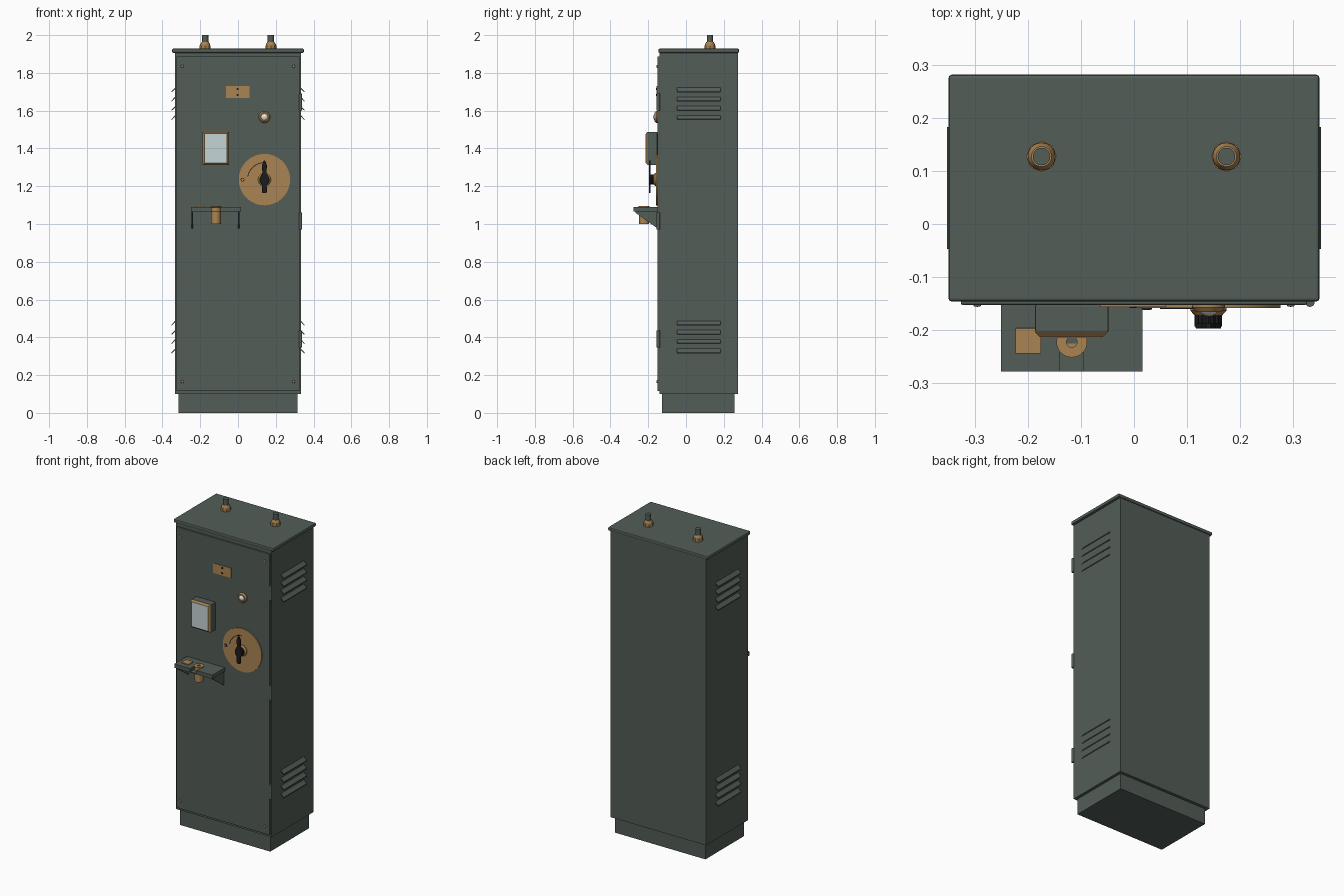
import bpy, bmesh, math
from mathutils import Matrix, Vector

if "Cube" in bpy.data.objects:
    bpy.data.objects.remove(bpy.data.objects["Cube"])


def material(name, rgb, metallic=0.0):
    m = bpy.data.materials.new(name)
    m.use_nodes = True
    m.diffuse_color = (*rgb, 1)
    shader = m.node_tree.nodes["Principled BSDF"]
    shader.inputs["Base Color"].default_value = (*rgb, 1)
    shader.inputs["Metallic"].default_value = metallic
    return m


GREEN = material("green_paint", (0.085, 0.11, 0.095))
BRASS = material("brass", (0.40, 0.23, 0.085))
BLACK = material("black_plastic", (0.012, 0.012, 0.012))
GLASS = material("pale_glass", (0.56, 0.66, 0.67))
LENS = material("lamp_lens", (0.75, 0.77, 0.72))


def finish(name, bm, mat, bevel=0.0, smooth=False):
    bmesh.ops.recalc_face_normals(bm, faces=bm.faces)
    mesh = bpy.data.meshes.new(name)
    bm.to_mesh(mesh)
    bm.free()
    mesh.materials.append(mat)
    ob = bpy.data.objects.new(name, mesh)
    bpy.context.collection.objects.link(ob)
    if bevel:
        mod = ob.modifiers.new("bevel", "BEVEL")
        mod.width = bevel
        mod.segments = 2
    if smooth:
        bpy.ops.object.select_all(action="DESELECT")
        ob.select_set(True)
        bpy.context.view_layer.objects.active = ob
        bpy.ops.object.shade_smooth_by_angle(angle=math.radians(35))
    return ob


def box(name, x, y, z, mat=GREEN, bevel=0.0):
    """Box from (min, max) pairs."""
    bm = bmesh.new()
    bmesh.ops.create_cube(bm, size=1)
    for v in bm.verts:
        v.co = [lo + (c + 0.5) * (hi - lo) for c, (lo, hi) in zip(v.co, (x, y, z))]
    return finish(name, bm, mat, bevel)


def lathe(name, profile, place, mat, sides=32, forward=False):
    """Spin (radius, height) points about z, or about -y when forward."""
    bm = bmesh.new()
    verts = [bm.verts.new((r, 0, h)) for r, h in profile]
    edges = [bm.edges.new(p) for p in zip(verts, verts[1:])]
    bmesh.ops.spin(bm, geom=verts + edges, axis=(0, 0, 1), cent=(0, 0, 0),
                   steps=sides, angle=math.tau)
    bmesh.ops.remove_doubles(bm, verts=bm.verts, dist=1e-5)
    turn = Matrix.Rotation(math.pi / 2, 4, "X") if forward else Matrix()
    bm.transform(Matrix.Translation(place) @ turn)
    return finish(name, bm, mat, smooth=sides > 8)


def disc(name, r, depth, place, mat, sides=32, forward=False):
    return lathe(name, [(0, 0), (r, 0), (r, depth), (0, depth)], place, mat, sides, forward)


def extrude(name, outline, vector, mat=GREEN, bevel=0.0):
    """Solid from a planar outline pushed along a vector."""
    bm = bmesh.new()
    face = bm.faces.new([bm.verts.new(p) for p in outline])
    out = bmesh.ops.extrude_face_region(bm, geom=[face])
    moved = [g for g in out["geom"] if isinstance(g, bmesh.types.BMVert)]
    bmesh.ops.translate(bm, verts=moved, vec=Vector(vector))
    return finish(name, bm, mat, bevel)


# Cabinet shell
FRONT = -0.152
box("plinth", (-0.315, 0.315), (-0.128, 0.256), (0, 0.1))
box("cabinet_body", (-0.333, 0.333), (-0.14, 0.275), (0.1, 1.908))
box("roof", (-0.349, 0.349), (-0.146, 0.281), (1.906, 1.928), bevel=0.006)
box("door", (-0.326, 0.326), (FRONT, -0.139), (0.115, 1.887), bevel=0.003)

# Door screws and hinges
for x in (-0.295, 0.295):
    for z in (0.165, 1.835):
        lathe("door_screw", [(0.008, 0), (0.006, 0.003), (0, 0.004)],
              (x, FRONT, z), BRASS, 16, True)
for z in (0.39, 1.015, 1.645):
    disc("hinge", 0.009, 0.09, (0.331, -0.147, z - 0.045), GREEN, 16)

# Side louvres, each a slanted hood
for side in (-1, 1):
    for base in (0.402, 1.637):
        for i in range(4):
            z = base + (i - 1.5) * 0.049
            profile = [(0.331, 0.014), (0.352, -0.008), (0.352, -0.014), (0.331, 0.006)]
            extrude("louvre", [(side * x, -0.047, z + dz) for x, dz in profile], (0, 0.23, 0))

# Cable glands on the roof
for x in (-0.174, 0.174):
    disc("gland_nut", 0.029, 0.018, (x, 0.127, 1.927), BRASS, 8)
    lathe("gland_collar", [(0.026, 0), (0.026, 0.008), (0.019, 0.02), (0.016, 0.02)],
          (x, 0.127, 1.944), BRASS)
    disc("cable_stub", 0.0165, 0.066, (x, 0.127, 1.934), GREEN, 24)

# Nameplate
box("nameplate", (-0.064, 0.06), (-0.156, FRONT), (1.668, 1.73), BRASS)
for z in (1.683, 1.715):
    disc("nameplate_rivet", 0.006, 0.002, (-0.002, -0.156, z), BLACK, 12, True)

# Indicator lamp
lathe("lamp_bezel", [(0.031, 0), (0.031, 0.005), (0.024, 0.014), (0.018, 0.014), (0.018, 0)],
      (0.14, FRONT, 1.566), BRASS, 32, True)
lathe("lamp_lens", [(0.018, 0), (0.018, 0.012), (0.013, 0.018), (0.006, 0.021), (0, 0.022)],
      (0.14, FRONT, 1.566), LENS, 32, True)

# Meter with tapered bezel
box("meter_case", (-0.186, -0.048), (-0.204, FRONT), (1.312, 1.487), bevel=0.003)
bezel = box("meter_bezel", (-0.187, -0.049), (-0.213, -0.203), (1.312, 1.488), BRASS)
for v in bezel.data.vertices:
    if v.co.y < -0.21:
        v.co.x += math.copysign(0.01, -0.118 - v.co.x)
        v.co.z += math.copysign(0.01, 1.4 - v.co.z)
box("meter_glass", (-0.176, -0.06), (-0.2145, -0.21), (1.323, 1.477), GLASS)

# Selector dial
DX, DZ = 0.14, 1.235
disc("dial_plate", 0.136, 0.006, (DX, FRONT, DZ), BRASS, 64, True)
disc("dial_stop", 0.01, 0.003, (DX - 0.116, -0.158, DZ), BLACK, 16, True)
disc("dial_stop_cap", 0.007, 0.004, (DX - 0.116, -0.158, DZ), BRASS, 16, True)
angles = [math.radians(90 + a * 8) for a in range(11)]
arc = [(DX + 0.092 * math.cos(a), -0.158, DZ + 0.092 * math.sin(a)) for a in angles]
arc += [(DX + 0.088 * math.cos(a), -0.158, DZ + 0.088 * math.sin(a)) for a in reversed(angles)]
extrude("dial_arc", arc, (0, -0.0015, 0), BLACK)

# Selector handle
lathe("handle_collar", [(0.034, 0), (0.034, 0.006), (0.026, 0.015), (0, 0.017)],
      (DX, -0.157, DZ), BRASS, 32, True)
bm = bmesh.new()
grip = []
for i in range(32):
    r, a = (0.026, 0.0235)[i % 2], math.tau * i / 32
    grip.append((DX + r * math.cos(a), -0.17, DZ + r * math.sin(a)))
bm.free()
extrude("handle_hub", grip, (0, -0.023, 0), BLACK)
half = [(0.005, 0.1), (0.013, 0.075), (0.011, 0.035), (0.024, 0.01),
        (0.024, -0.012), (0.012, -0.03), (0.013, -0.065), (0.008, -0.072)]
pointer = half + [(-x, z) for x, z in reversed(half)]
extrude("handle_pointer", [(DX + x, -0.187, DZ + z) for x, z in pointer],
        (0, -0.01, 0), BLACK, 0.002)

# Notched shelf on two gusset brackets
shelf = [(-0.25, -0.15), (-0.25, -0.278), (-0.139, -0.278), (-0.139, -0.225),
         (-0.095, -0.225), (-0.095, -0.278), (0.016, -0.278), (0.016, -0.15)]
extrude("shelf", [(x, y, 1.066) for x, y in shelf], (0, 0, 0.024))
box("shelf_slot_floor", (-0.139, -0.095), (-0.278, -0.225), (1.066, 1.07))
for x in (-0.246, 0.0):
    gusset = [(-0.15, 1.068), (-0.268, 1.068), (-0.268, 1.06), (-0.15, 0.976)]
    extrude("shelf_bracket", [(x, y, z) for y, z in gusset], (0.007, 0, 0))

# Lock barrel and brass pad on the shelf
lathe("lock_barrel", [(0, 0), (0.026, 0), (0.026, 0.088), (0.029, 0.089), (0.029, 0.095),
                      (0.01, 0.095), (0.01, 0.09), (0, 0.09)],
      (-0.117, -0.222, 1.0), BRASS)
box("shelf_pad", (-0.223, -0.175), (-0.244, -0.196), (1.089, 1.095), BRASS, 0.001)
